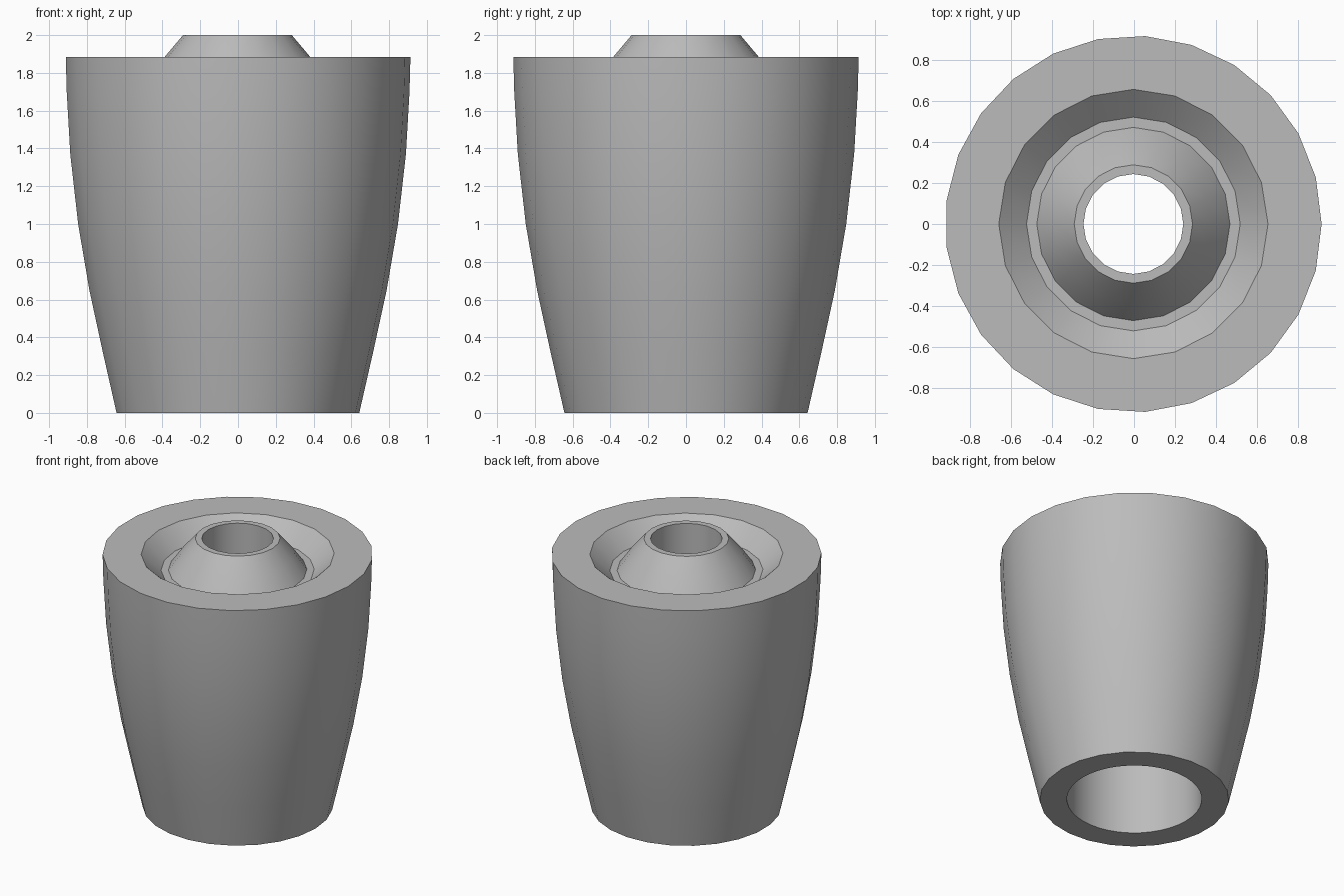
import bpy, bmesh
from math import cos, sin, tau

cube = bpy.data.objects.get("Cube")
if cube:
    bpy.data.objects.remove(cube, do_unlink=True)

# One plain grey for the whole body
grey = bpy.data.materials.new("plain_grey")
grey.use_nodes = True
colour = (0.5, 0.5, 0.5, 1)
grey.diffuse_color = colour
grey.node_tree.nodes["Principled BSDF"].inputs["Base Color"].default_value = colour

CENTRE_X = -0.003
bm = bmesh.new()


def lathe(profile, sides):
    """Spin (radius, z) points round z; return the first and last edge loops."""
    rings = [[bm.verts.new((CENTRE_X + r * cos(tau * i / sides), r * sin(tau * i / sides), z))
              for i in range(sides)] for r, z in profile]
    for low, high in zip(rings, rings[1:]):
        for i in range(sides):
            j = (i + 1) % sides
            bm.faces.new((low[i], low[j], high[j], high[i]))
    return [[bm.edges.get((ring[i], ring[(i + 1) % sides])) for i in range(sides)]
            for ring in (rings[0], rings[-1])]


def flat_ring(outer, inner):
    """Close the flat gap between two loops at one height."""
    bmesh.ops.triangle_fill(bm, edges=outer + inner, use_beauty=True)


# Curved outer wall
wall_foot, wall_rim = lathe([(0.645, 0), (0.718, 0.32), (0.79, 0.65), (0.85, 1.0),
                             (0.892, 1.37), (0.911, 1.7), (0.916, 1.885)], 25)

# Sunken groove, raised collar and narrow hole
groove_rim, hole_end = lathe([(0.655, 1.885), (0.52, 1.765), (0.47, 1.765), (0.385, 1.885),
                              (0.288, 2.0), (0.243, 2.0), (0.243, 1.5)], 20)

# Wide bore from below
bore_foot, bore_end = lathe([(0.46, 0), (0.46, 1.5)], 40)

# Flat rim, foot and inner shoulder
flat_ring(wall_rim, groove_rim)
flat_ring(wall_foot, bore_foot)
flat_ring(bore_end, hole_end)

bmesh.ops.recalc_face_normals(bm, faces=bm.faces)
mesh = bpy.data.meshes.new("tapered_body")
bm.to_mesh(mesh)
bm.free()
mesh.materials.append(grey)
body = bpy.data.objects.new("tapered_body", mesh)
bpy.context.collection.objects.link(body)

# Smooth walls with crisp rims
bpy.ops.object.select_all(action="DESELECT")
body.select_set(True)
bpy.context.view_layer.objects.active = body
bpy.ops.object.shade_smooth_by_angle()
